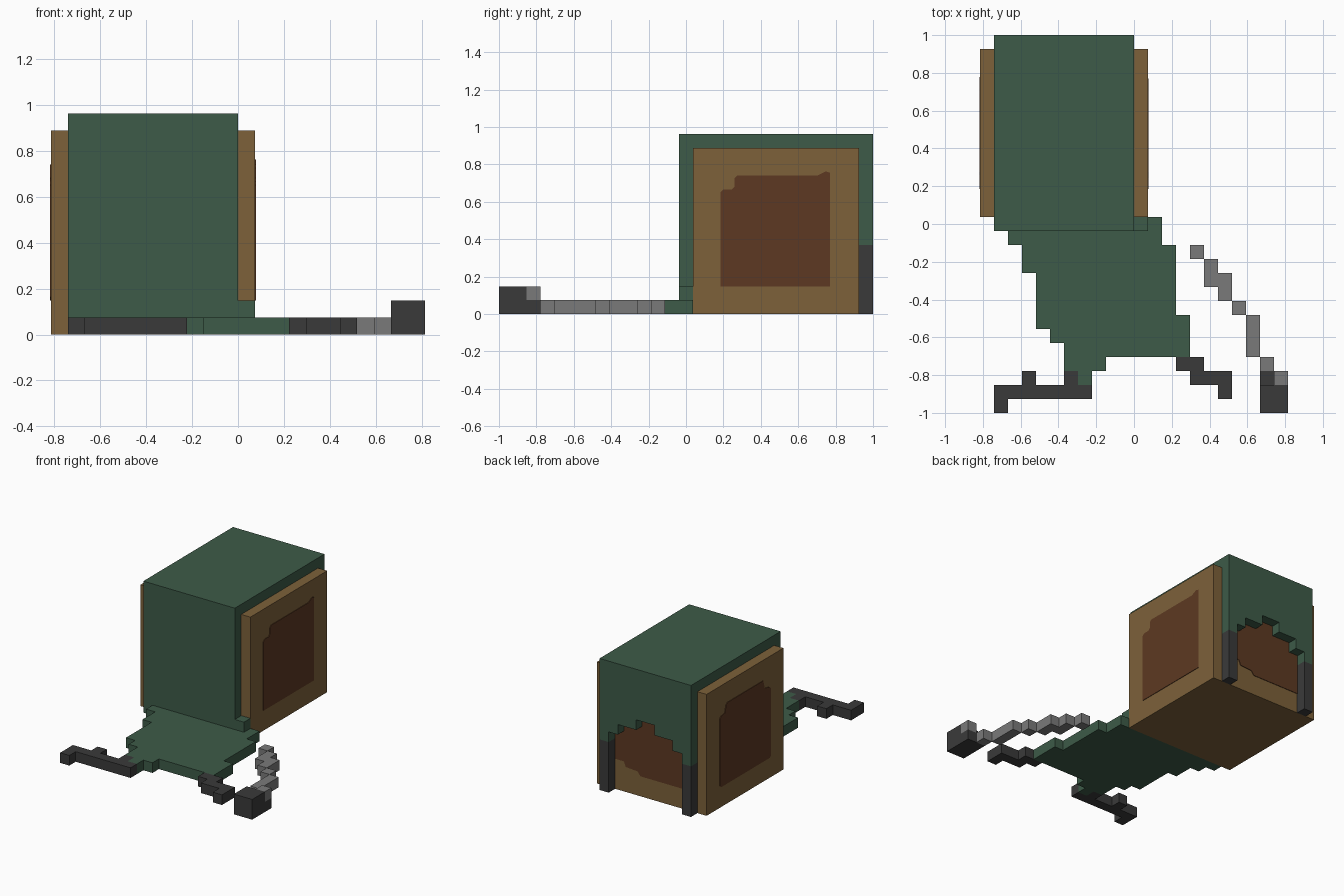
import bpy, bmesh
from mathutils import Vector
from itertools import product

if "Cube" in bpy.data.objects:
    bpy.data.objects.remove(bpy.data.objects["Cube"], do_unlink=True)

U = 2 / 27                                  # size of one block
ORIGIN = Vector((-11 * U, -1.0, 0.0))       # corner of the block grid


def material(name, rgb):
    """Flat material from 0-255 display values."""
    col = [(c / 255 / 12.92) if c < 11 else ((c / 255 + 0.055) / 1.055) ** 2.4 for c in rgb] + [1.0]
    m = bpy.data.materials.new(name)
    m.use_nodes = True
    m.diffuse_color = col
    bsdf = m.node_tree.nodes["Principled BSDF"]
    bsdf.inputs["Base Color"].default_value = col
    bsdf.inputs["Roughness"].default_value = 0.9
    return m


GREEN = material("cloth green", (61, 91, 72))
TAN = material("leather brown", (125, 97, 58))
BROWN = material("dark brown", (93, 57, 34))
DARK = material("charcoal", (58, 58, 58))
GREY = material("mid grey", (122, 122, 122))


def finish(name, bm, mat):
    bmesh.ops.recalc_face_normals(bm, faces=bm.faces)
    me = bpy.data.meshes.new(name)
    bm.to_mesh(me)
    bm.free()
    me.materials.append(mat)
    ob = bpy.data.objects.new(name, me)
    bpy.context.collection.objects.link(ob)
    return ob


def block(x0, x1, y0, y1, z0=0, z1=1):
    """Set of grid cells filling a box."""
    return set(product(range(x0, x1), range(y0, y1), range(z0, z1)))


def blocks(name, cells, mat):
    """One skin around a set of grid cells, with flat regions merged."""
    bm = bmesh.new()
    verts = {}

    def vert(p):
        if p not in verts:
            verts[p] = bm.verts.new(ORIGIN + Vector(p) * U)
        return verts[p]

    for c in cells:
        for axis, side in product(range(3), (0, 1)):
            n = list(c)
            n[axis] += 2 * side - 1
            if tuple(n) in cells:
                continue
            a, b = (axis + 1) % 3, (axis + 2) % 3
            quad = []
            for da, db in ((0, 0), (1, 0), (1, 1), (0, 1)):
                p = list(c)
                p[axis] += side
                p[a] += da
                p[b] += db
                quad.append(vert(tuple(p)))
            bm.faces.new(quad if side else quad[::-1])
    bmesh.ops.dissolve_limit(bm, angle_limit=0.01, verts=bm.verts, edges=bm.edges)
    return finish(name, bm, mat)


def plate(name, outline, axis, level, out, mat):
    """Thin patch: outline in grid units on the plane axis = level."""
    bm = bmesh.new()
    vs = []
    for h, z in outline:
        p = (level, h, z) if axis == 0 else (h, level, z)
        vs.append(bm.verts.new(ORIGIN + Vector(p) * U))
    face = bm.faces.new(vs)
    ext = bmesh.ops.extrude_face_region(bm, geom=[face])
    offset = Vector((0, 0, 0))
    offset[axis] = out * 0.004
    bmesh.ops.translate(bm, vec=offset, verts=[v for v in ext["geom"] if isinstance(v, bmesh.types.BMVert)])
    return finish(name, bm, mat)


# Pack body and its side panels
blocks("pack_body", block(0, 12, 14, 26, 0, 12), TAN)

# Green cover: front wall, roof and arched back flap
cover = block(1, 11, 13, 14, 0, 13) | block(1, 11, 13, 27, 12, 13)
for i, z in enumerate((5, 6, 7, 7, 8, 8, 7, 7, 6, 5)):
    cover |= block(1 + i, 2 + i, 26, 27, z, 13)
blocks("pack_cover", cover, GREEN)

# Back straps
for name, x in (("back_strap_left", 10), ("back_strap_right", 1)):
    blocks(name, block(x, x + 1, 26, 27, 0, 5), DARK)

# Dark patches on the sides and back
plate("side_patch_left", [(16, 2), (23.9, 2), (23.9, 10.2), (23.6, 10.3), (23, 10), (17.2, 10),
                          (17, 9.8), (17, 9.2), (16.8, 9), (16.2, 9), (16, 8.8)], 0, 12, 1, BROWN)
plate("side_patch_right", [(16.2, 2), (23.8, 2), (24, 2.2), (24, 8.8), (23.8, 9), (23.2, 9.1), (23, 9.8),
                           (22.8, 10), (17.2, 10), (17, 9.2), (16.2, 9), (16, 8.8), (16, 2.2)], 0, 0, -1, BROWN)
plate("back_patch", [(2, 2), (7.2, 2), (7.5, 2.4), (8.8, 2.5), (9, 3), (10, 3), (10, 9), (2, 9)], 1, 26, 1, BROWN)

# Cloth on the ground: (first x, end x) for each row, running to the front
rows = [(11, 13), (2, 13), (3, 14), (3, 14), (4, 14), (4, 14), (4, 14), (4, 15),
        (5, 15), (6, 15), (6, 9), (7, 8)]
cloth = block(11, 12, 13, 14, 1, 2)
for r, (x0, x1) in enumerate(rows):
    cloth |= block(x0, x1, 13 - r, 14 - r)
blocks("ground_cloth", cloth, GREEN)

# Loose straps at the front of the cloth
blocks("loose_strap_right", block(1, 8, 1, 2) | block(3, 4, 2, 3) | block(6, 7, 2, 3) | block(1, 2, 0, 1), DARK)
blocks("loose_strap_left", block(14, 16, 3, 4) | block(15, 18, 2, 3) | block(17, 18, 1, 2), DARK)

# Chain of grey links
chain = set()
for x, y0, y1 in ((15, 11, 12), (16, 9, 11), (17, 8, 10), (18, 7, 8), (19, 4, 7), (20, 3, 4)):
    chain |= block(x, x + 1, y0, y1)
blocks("chain", chain, GREY)

# Weight at the end of the chain
blocks("weight", block(20, 22, 0, 2, 0, 2) | block(20, 22, 2, 3), DARK)
blocks("weight_link", block(21, 22, 2, 3, 1, 2), GREY)
